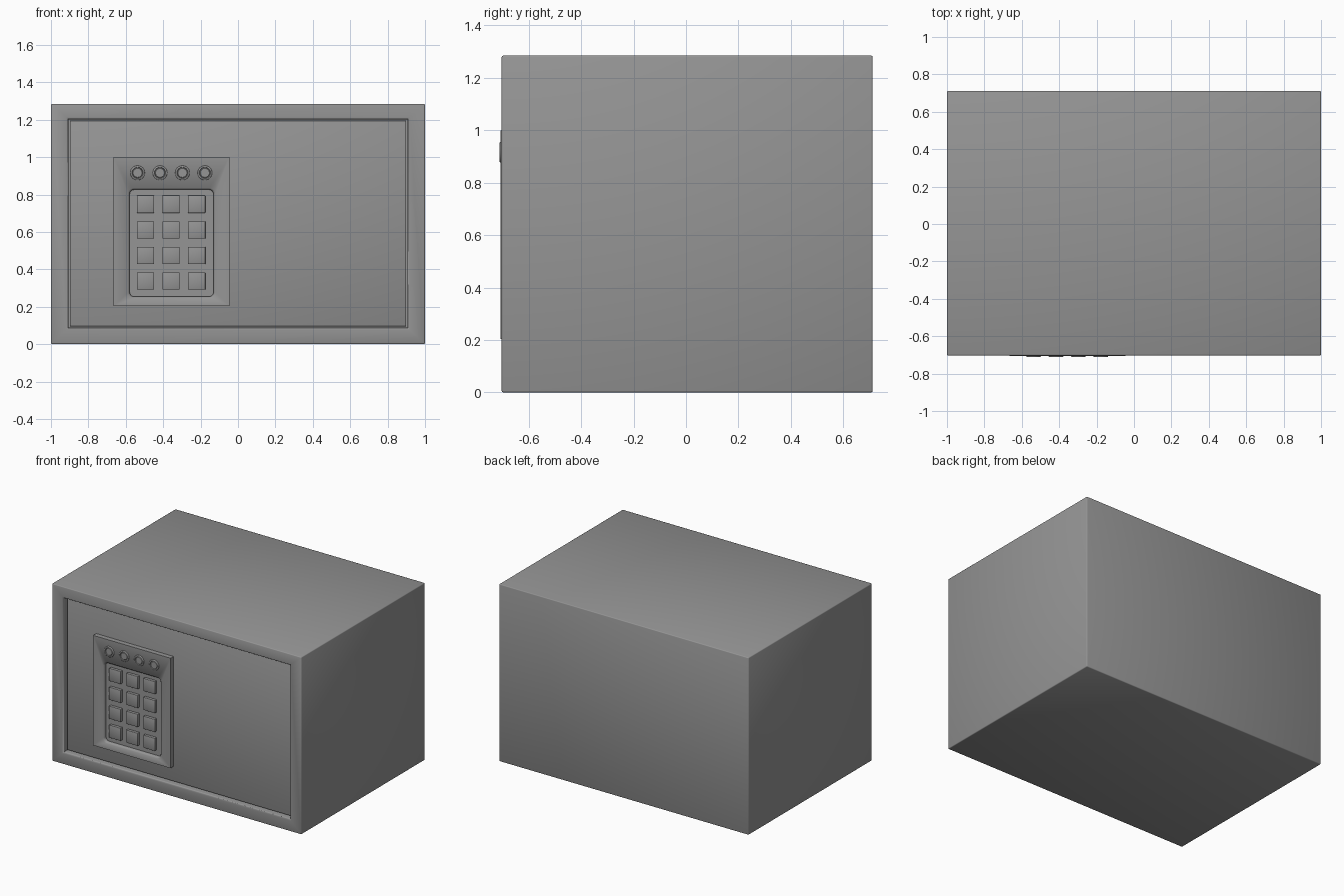
import bpy, bmesh, math
from mathutils import Vector

if "Cube" in bpy.data.objects:
    bpy.data.objects.remove(bpy.data.objects["Cube"])

# Dark grey paint shared by all parts
paint = bpy.data.materials.new("dark_grey")
paint.diffuse_color = (0.3, 0.3, 0.3, 1)
paint.use_nodes = True
paint.node_tree.nodes["Principled BSDF"].inputs["Base Color"].default_value = paint.diffuse_color


def finish(name, bm):
    bmesh.ops.recalc_face_normals(bm, faces=bm.faces)
    mesh = bpy.data.meshes.new(name)
    bm.to_mesh(mesh)
    bm.free()
    mesh.materials.append(paint)
    ob = bpy.data.objects.new(name, mesh)
    bpy.context.collection.objects.link(ob)
    bpy.ops.object.select_all(action='DESELECT')
    ob.select_set(True)
    bpy.context.view_layer.objects.active = ob
    bpy.ops.object.shade_smooth_by_angle(angle=math.radians(50))
    return ob


def box_bm(x0, x1, y0, y1, z0, z1):
    bm = bmesh.new()
    bmesh.ops.create_cube(bm, size=1)
    for v in bm.verts:
        v.co = Vector(((x0 + x1) / 2 + v.co.x * (x1 - x0),
                       (y0 + y1) / 2 + v.co.y * (y1 - y0),
                       (z0 + z1) / 2 + v.co.z * (z1 - z0)))
    return bm


def soften(bm, edges, offset, segments=2):
    bmesh.ops.bevel(bm, geom=edges, offset=offset, segments=segments,
                    profile=0.5, affect='EDGES')


def box(name, *dims, bevel=0.004):
    bm = box_bm(*dims)
    soften(bm, bm.edges[:], bevel)
    return finish(name, bm)


def rounded_rect(cx, cz, w, h, r, n=6):
    pts = []
    for k, (sx, sz) in enumerate(((1, 1), (-1, 1), (-1, -1), (1, -1))):
        for i in range(n + 1):
            a = math.pi / 2 * (k + i / n)
            pts.append((cx + sx * (w / 2 - r) + r * math.cos(a),
                        cz + sz * (h / 2 - r) + r * math.sin(a)))
    return pts


def circle(cx, cz, r, n=24):
    return [(cx + r * math.cos(2 * math.pi * i / n),
             cz + r * math.sin(2 * math.pi * i / n)) for i in range(n)]


def loft(name, sections):
    """Closed solid through (y, outline) sections."""
    bm = bmesh.new()
    rings = [[bm.verts.new((x, y, z)) for x, z in pts] for y, pts in sections]
    n = len(rings[0])
    for a, b in zip(rings, rings[1:]):
        for i in range(n):
            j = (i + 1) % n
            bm.faces.new((a[i], a[j], b[j], b[i]))
    bm.faces.new(rings[0])
    bm.faces.new(rings[-1])
    return finish(name, bm)


FRONT, BACK, TOP = -0.703, 0.712, 1.285
DOOR, PANEL = -0.672, -0.707

# Safe body: softened box with a door recess sunk into the front
bm = box_bm(-1, 1, FRONT, BACK, 0, TOP)
soften(bm, bm.edges[:], 0.006)
front = min(bm.faces, key=lambda f: f.calc_center_median().y)
bmesh.ops.inset_individual(bm, faces=[front], thickness=0.084)
for v in front.verts:
    v.co.z = 0.088 if v.co.z < 0.6 else 1.202
    v.co.x = math.copysign(0.906, v.co.x)
recess = bmesh.ops.extrude_discrete_faces(bm, faces=[front])['faces'][0]
for v in recess.verts:
    v.co.y = FRONT + 0.08
# Rounded inner lip of the frame
lip = [e for e in bm.edges if all(abs(abs(v.co.x) - 0.906) < 1e-4 and
                                  abs(v.co.y - FRONT) < 1e-4 for v in e.verts)]
soften(bm, lip, 0.012, 4)
finish("safe_body", bm)

# Door, separated from the frame by a narrow groove
box("door", -0.899, 0.899, DOOR, FRONT + 0.085, 0.095, 1.195, bevel=0.003)

# Control panel with a rounded, chamfered keypad recess
panel = finish("control_panel", box_bm(-0.666, -0.046, PANEL, DOOR + 0.01, 0.203, 1.0))
kx, kz = -0.355, 0.540
cutter = loft("keypad_cutter", [
    (PANEL - 0.02, rounded_rect(kx, kz, 0.466, 0.59, 0.032)),
    (PANEL, rounded_rect(kx, kz, 0.466, 0.59, 0.032)),
    (PANEL + 0.010, rounded_rect(kx, kz, 0.448, 0.572, 0.025)),
    (PANEL + 0.024, rounded_rect(kx, kz, 0.448, 0.572, 0.025))])
cutter.hide_render = True
mod = panel.modifiers.new("keypad_recess", 'BOOLEAN')
mod.operation, mod.solver, mod.object = 'DIFFERENCE', 'EXACT', cutter
bpy.context.view_layer.objects.active = panel
bpy.ops.object.modifier_apply(modifier=mod.name)
bpy.data.objects.remove(cutter)

# Keys in a 3 x 4 grid
for row in range(4):
    for col in range(3):
        x, z = -0.495 + 0.137 * col, 0.748 - 0.137 * row
        box(f"key_{row}_{col}", x - 0.046, x + 0.046, PANEL + 0.004, PANEL + 0.03,
            z - 0.046, z + 0.046, bevel=0.0015)

# Indicator lamps across the top of the panel
for i in range(4):
    x, z = -0.537 + 0.12 * i, 0.916
    loft(f"indicator_{i}", [
        (PANEL + 0.01, circle(x, z, 0.039)),
        (PANEL - 0.002, circle(x, z, 0.039)),
        (PANEL - 0.005, circle(x, z, 0.036)),
        (PANEL - 0.005, circle(x, z, 0.030)),
        (PANEL + 0.001, circle(x, z, 0.027)),
        (PANEL - 0.003, circle(x, z, 0.024))])
